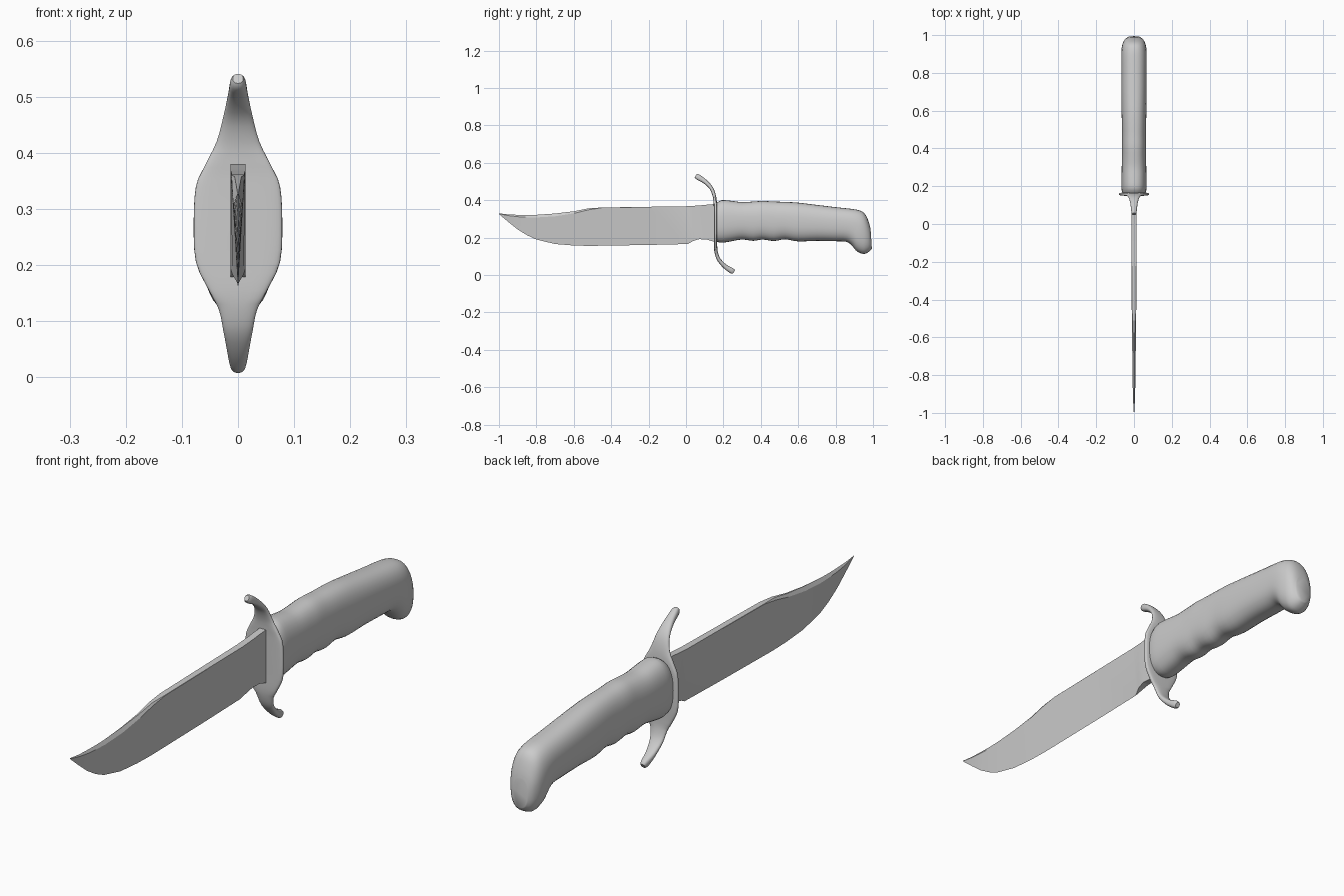
import bpy, bmesh
from math import sin, cos, pi, copysign
from mathutils import Vector


def loft(name, rings, angle):
    """Skin a list of equal-length closed rings and cap both ends."""
    bm = bmesh.new()
    rows = [[bm.verts.new(p) for p in r] for r in rings]
    n = len(rows[0])
    for a, b in zip(rows, rows[1:]):
        for i in range(n):
            j = (i + 1) % n
            bm.faces.new((a[i], a[j], b[j], b[i]))
    bm.faces.new(rows[0])
    bm.faces.new(rows[-1])
    bmesh.ops.remove_doubles(bm, verts=bm.verts, dist=1e-5)
    bmesh.ops.recalc_face_normals(bm, faces=bm.faces)
    me = bpy.data.meshes.new(name)
    bm.to_mesh(me)
    bm.free()
    ob = bpy.data.objects.new(name, me)
    bpy.context.collection.objects.link(ob)
    bpy.ops.object.select_all(action='DESELECT')
    ob.select_set(True)
    bpy.context.view_layer.objects.active = ob
    bpy.ops.object.shade_smooth_by_angle(angle=angle)
    return ob


def smooth(stations, steps):
    """Catmull-Rom resampling of station tuples."""
    s = [stations[0]] + stations + [stations[-1]]
    out = []
    for k in range(1, len(s) - 2):
        for i in range(steps):
            t = i / steps
            out.append(tuple(0.5 * (2*b + (c-a)*t + (2*a-5*b+4*c-d)*t*t + (3*b-a-3*c+d)*t**3)
                             for a, b, c, d in zip(*s[k-1:k+3])))
    return out + [stations[-1]]


def oval(centre, axis, half_width, power, n=32):
    """Superellipse ring spanning x and the given axis in the yz plane."""
    def f(v):
        return copysign(abs(v) ** (2 / power), v)
    return [centre + Vector((half_width * f(cos(2*pi*i/n)), 0, 0)) + axis * f(sin(2*pi*i/n))
            for i in range(n)]


# Blade: y, spine z, shoulder z, edge z, spine / shoulder / edge half widths
blade = [
    (-1.00, .330, .328, .326, 0, .001, 0),
    (-.95, .324, .318, .284, 0, .004, 0),
    (-.90, .322, .312, .244, 0, .006, 0),
    (-.85, .321, .309, .213, 0, .007, 0),
    (-.80, .322, .308, .190, 0, .008, 0),
    (-.70, .329, .314, .166, .001, .009, 0),
    (-.60, .341, .330, .158, .003, .010, 0),
    (-.52, .357, .349, .156, .006, .011, 0),
    (-.45, .361, .360, .157, .011, .012, 0),
    (-.20, .365, .364, .161, .012, .0125, 0),
    (.01, .368, .367, .166, .013, .013, 0),
    (.04, .370, .369, .183, .013, .013, .010),
    (.07, .372, .371, .192, .013, .013, .013),
    (.11, .376, .375, .190, .013, .013, .013),
    (.16, .380, .379, .175, .013, .013, .013),
]
loft("blade", [[(a, y, t), (b, y, s), (c, y, e), (-c, y, e), (-b, y, s), (-a, y, t)]
               for y, t, s, e, a, b, c in blade], 0.25)

# Guard: y, z, half width, half thickness along an S-shaped path
guard = smooth([
    (.052, .532, .009, .010), (.064, .524, .014, .015), (.100, .501, .018, .012),
    (.135, .465, .026, .010), (.152, .42, .038, .009), (.157, .375, .060, .009),
    (.158, .34, .075, .009), (.158, .275, .079, .009), (.158, .205, .075, .009),
    (.158, .155, .052, .009), (.162, .12, .034, .009), (.176, .082, .026, .010),
    (.210, .045, .019, .012), (.245, .023, .014, .015), (.256, .016, .009, .010)], 3)
rings = []
for i, (y, z, w, t) in enumerate(guard):
    a, b = guard[max(i-1, 0)], guard[min(i+1, len(guard)-1)]
    d = Vector((0, b[0]-a[0], b[1]-a[1])).normalized()
    rings.append(oval(Vector((0, y, z)), Vector((0, -d.z, d.y)) * t, w,
                      4 if .14 < z < .40 else 2.5))
loft("guard", rings, 0.8)

# Handle: top (y, z), bottom (y, z), half width; sections fan round the hooked pommel
handle = smooth([
    (.160, .382, .160, .180, .062), (.190, .400, .190, .173, .066),
    (.240, .397, .240, .180, .066), (.300, .390, .300, .190, .065),
    (.360, .393, .360, .183, .064), (.410, .396, .410, .190, .064),
    (.470, .393, .470, .182, .064), (.530, .391, .530, .191, .064),
    (.600, .387, .600, .180, .066), (.700, .375, .700, .183, .067),
    (.800, .363, .790, .181, .067), (.875, .355, .855, .178, .067),
    (.915, .349, .885, .160, .067), (.943, .339, .906, .134, .066),
    (.960, .322, .928, .119, .063), (.972, .298, .953, .113, .057),
    (.982, .268, .977, .124, .046), (.987, .245, .994, .140, .030)], 3)
rings = []
for ty, tz, by, bz, w in handle:
    top, bottom = Vector((0, ty, tz)), Vector((0, by, bz))
    rings.append(oval((top + bottom) / 2, (top - bottom) / 2, w, 2.4))
loft("handle", rings, 0.9)
